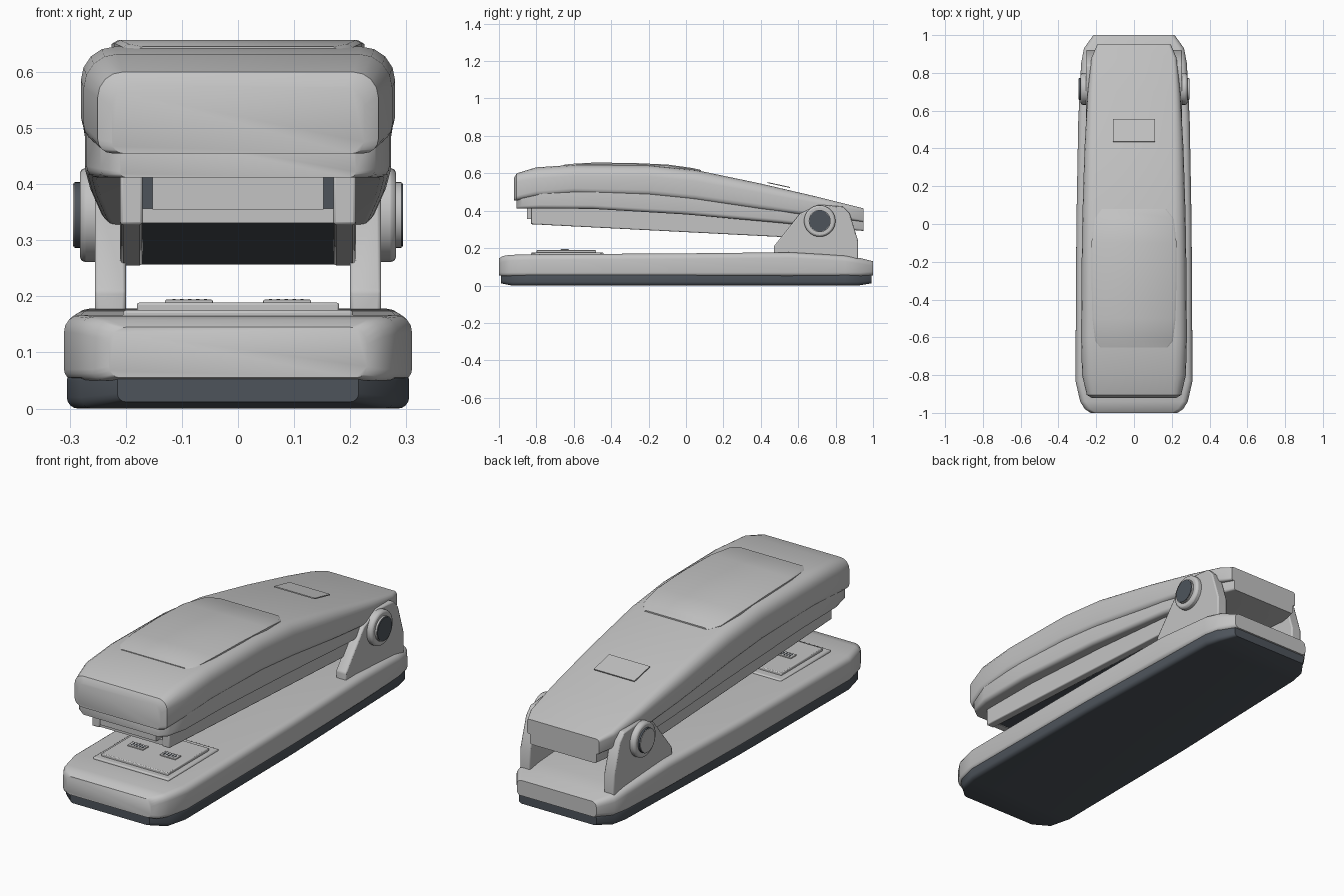
import bpy, bmesh, math
from mathutils import Vector

if "Cube" in bpy.data.objects:
    bpy.data.objects.remove(bpy.data.objects["Cube"], do_unlink=True)


def material(name, rgb):
    m = bpy.data.materials.new(name)
    m.use_nodes = True
    m.diffuse_color = (*rgb, 1)
    m.node_tree.nodes["Principled BSDF"].inputs["Base Color"].default_value = (*rgb, 1)
    return m


GREY = material("light grey", (0.55, 0.55, 0.55))
DARK = material("dark slate", (0.075, 0.088, 0.105))


def finish(name, bm, mat, bevel=0, smooth=40):
    bmesh.ops.recalc_face_normals(bm, faces=bm.faces)
    mesh = bpy.data.meshes.new(name)
    bm.to_mesh(mesh)
    bm.free()
    mesh.materials.append(mat)
    ob = bpy.data.objects.new(name, mesh)
    bpy.context.collection.objects.link(ob)
    if bevel:
        mod = ob.modifiers.new("Bevel", "BEVEL")
        mod.width, mod.segments, mod.limit_method = bevel, 2, "ANGLE"
    bpy.ops.object.select_all(action="DESELECT")
    ob.select_set(True)
    bpy.context.view_layer.objects.active = ob
    bpy.ops.object.shade_smooth_by_angle(angle=math.radians(smooth))
    return ob


def section(y, w, z0, z1, rt, rb, steps=4):
    """Rounded rectangle across the body at station y."""
    pts = []
    corners = [(1, 1, rt, 0), (-1, 1, rt, 90), (-1, -1, rb, 180), (1, -1, rb, 270)]
    for sx, sz, r, start in corners:
        cx, cz = sx * (w - r), (z1 - r) if sz > 0 else (z0 + r)
        for i in range(steps + 1):
            a = math.radians(start + 90 * i / steps)
            pts.append(Vector((cx + r * math.cos(a), y, cz + r * math.sin(a))))
    return pts


def loft(name, stations, mat):
    bm = bmesh.new()
    rings = [[bm.verts.new(p) for p in section(*s)] for s in stations]
    for a, b in zip(rings, rings[1:]):
        for i in range(len(a)):
            j = (i + 1) % len(a)
            bm.faces.new((a[i], a[j], b[j], b[i]))
    bm.faces.new(rings[0])
    bm.faces.new(rings[-1])
    return finish(name, bm, mat)


def side_slab(name, profile, x0, x1, mat, bevel=0):
    """Side profile of (y, z) points extruded from x0 to x1."""
    bm = bmesh.new()
    face = bm.faces.new([bm.verts.new((x0, y, z)) for y, z in profile])
    ext = bmesh.ops.extrude_face_region(bm, geom=[face])["geom"]
    bmesh.ops.translate(bm, vec=(x1 - x0, 0, 0),
                        verts=[v for v in ext if isinstance(v, bmesh.types.BMVert)])
    return finish(name, bm, mat, bevel)


def box(name, x, y, z, mat, bevel=0):
    return side_slab(name, [(y[0], z[0]), (y[1], z[0]), (y[1], z[1]), (y[0], z[1])],
                     x[0], x[1], mat, bevel)


def disc(name, x0, x1, r, mat, bevel=0):
    """Cylinder across x at the hinge axis."""
    profile = [(0.715 + r * math.cos(math.tau * i / 32), 0.345 + r * math.sin(math.tau * i / 32))
               for i in range(32)]
    return side_slab(name, profile, x0, x1, mat, bevel)


# Base and rubber foot share one outline
loft("base", [
    (-1.0, 0.23, 0.055, 0.145, 0.03, 0.02),
    (-0.98, 0.26, 0.05, 0.158, 0.03, 0.02),
    (-0.94, 0.285, 0.05, 0.164, 0.03, 0.02),
    (-0.83, 0.31, 0.05, 0.167, 0.03, 0.02),
    (0.0, 0.305, 0.05, 0.172, 0.03, 0.02),
    (0.55, 0.295, 0.05, 0.178, 0.03, 0.02),
    (0.85, 0.28, 0.05, 0.16, 0.03, 0.02),
    (0.93, 0.265, 0.05, 0.147, 0.03, 0.02),
    (1.0, 0.215, 0.055, 0.13, 0.025, 0.02)], GREY)
loft("rubber_foot", [
    (-0.99, 0.215, 0.012, 0.058, 0.01, 0.015),
    (-0.93, 0.28, 0.0, 0.06, 0.01, 0.02),
    (-0.83, 0.305, 0.0, 0.06, 0.01, 0.02),
    (0.0, 0.3, 0.0, 0.06, 0.01, 0.02),
    (0.85, 0.275, 0.0, 0.06, 0.01, 0.02),
    (0.92, 0.26, 0.0, 0.06, 0.01, 0.02),
    (0.992, 0.21, 0.012, 0.058, 0.01, 0.015)], DARK)

# Anvil with crimping grooves
box("anvil_base", (-0.205, 0.205), (-0.83, -0.44), (0.155, 0.176), GREY, 0.006)
box("anvil_plate", (-0.18, 0.18), (-0.8, -0.48), (0.17, 0.189), GREY, 0.004)
for side, label in ((1, "left"), (-1, "right")):
    box(label + "_crimp", (side * 0.045, side * 0.13), (-0.67, -0.625), (0.185, 0.194), GREY, 0.002)
    for k in range(5):
        x = side * (0.055 + 0.014 * k)
        box(label + "_crimp_groove", (x, x + side * 0.006), (-0.66, -0.635), (0.19, 0.195), DARK)

# Upper cover and the narrower lower shell
loft("top_cover", [
    (-0.92, 0.225, 0.455, 0.575, 0.035, 0.02),
    (-0.905, 0.25, 0.455, 0.6, 0.045, 0.025),
    (-0.8, 0.275, 0.475, 0.632, 0.06, 0.03),
    (-0.6, 0.28, 0.49, 0.645, 0.06, 0.03),
    (-0.2, 0.277, 0.48, 0.643, 0.06, 0.03),
    (0.05, 0.273, 0.455, 0.618, 0.06, 0.03),
    (0.4, 0.262, 0.405, 0.545, 0.05, 0.03),
    (0.7, 0.245, 0.37, 0.475, 0.035, 0.02),
    (0.88, 0.225, 0.35, 0.43, 0.02, 0.015),
    (0.95, 0.195, 0.34, 0.412, 0.015, 0.01)], GREY)
loft("lower_shell", [
    (-0.905, 0.21, 0.412, 0.5, 0.01, 0.01),
    (-0.88, 0.245, 0.412, 0.52, 0.01, 0.015),
    (-0.78, 0.27, 0.412, 0.53, 0.01, 0.02),
    (-0.5, 0.273, 0.41, 0.53, 0.01, 0.02),
    (0.0, 0.265, 0.38, 0.5, 0.01, 0.02),
    (0.5, 0.245, 0.335, 0.43, 0.01, 0.02),
    (0.85, 0.21, 0.3, 0.39, 0.01, 0.015),
    (0.95, 0.18, 0.292, 0.37, 0.01, 0.01)], GREY)

# Thumb pad: chamfered plan draped along the arched top
bm = bmesh.new()
rings = []
for y, w, z in ((-0.655, 0.18, 0.645), (-0.62, 0.205, 0.65), (-0.5, 0.22, 0.657),
                (-0.3, 0.225, 0.656), (-0.1, 0.225, 0.647), (0.03, 0.21, 0.629), (0.08, 0.17, 0.618)):
    rings.append([bm.verts.new(p) for p in
                  ((-w, y, z - 0.03), (-w, y, z - 0.006), (-w + 0.01, y, z),
                   (w - 0.01, y, z), (w, y, z - 0.006), (w, y, z - 0.03))])
for a, b in zip(rings, rings[1:]):
    for i in range(6):
        bm.faces.new((a[i], a[i - 1], b[i - 1], b[i]))
bm.faces.new(rings[0])
bm.faces.new(rings[-1])
finish("thumb_pad", bm, GREY)

# Small plate on the rear slope
side_slab("top_plate", [(0.435, 0.548), (0.555, 0.522), (0.556, 0.527), (0.436, 0.553)],
          -0.11, 0.11, GREY)

# Staple magazine: dark channel, light rails and nose plate
side_slab("magazine_channel", [(-0.8, 0.335), (0.6, 0.257), (0.6, 0.34), (-0.4, 0.42), (-0.8, 0.42)],
          -0.18, 0.18, DARK)
for side, label in ((1, "left"), (-1, "right")):
    side_slab(label + "_magazine_rail",
              [(-0.83, 0.328), (0.6, 0.255), (0.6, 0.35), (-0.4, 0.425), (-0.83, 0.425)],
              side * 0.17, side * 0.21, GREY, 0.005)
box("nose_plate", (-0.152, 0.152), (-0.85, -0.79), (0.355, 0.42), GREY)
box("nose_step", (-0.172, 0.172), (-0.825, -0.79), (0.331, 0.357), GREY)

# Rear hinge brackets and rivets
bracket = [(0.47, 0.15), (0.47, 0.21), (0.61, 0.385), (0.71, 0.432), (0.84, 0.422),
           (0.875, 0.385), (0.92, 0.24), (0.92, 0.14)]
for side, label in ((1, "left"), (-1, "right")):
    side_slab(label + "_hinge_bracket", bracket, side * 0.2, side * 0.255, GREY, 0.006)
    disc(label + "_rivet_rim", side * 0.24, side * 0.282, 0.084, GREY, 0.01)
    cap, rim = (DARK, GREY) if side > 0 else (GREY, DARK)
    disc(label + "_rivet", side * 0.27, side * 0.291, 0.059, rim)
    disc(label + "_rivet_cap", side * 0.285, side * 0.294, 0.056, cap)
